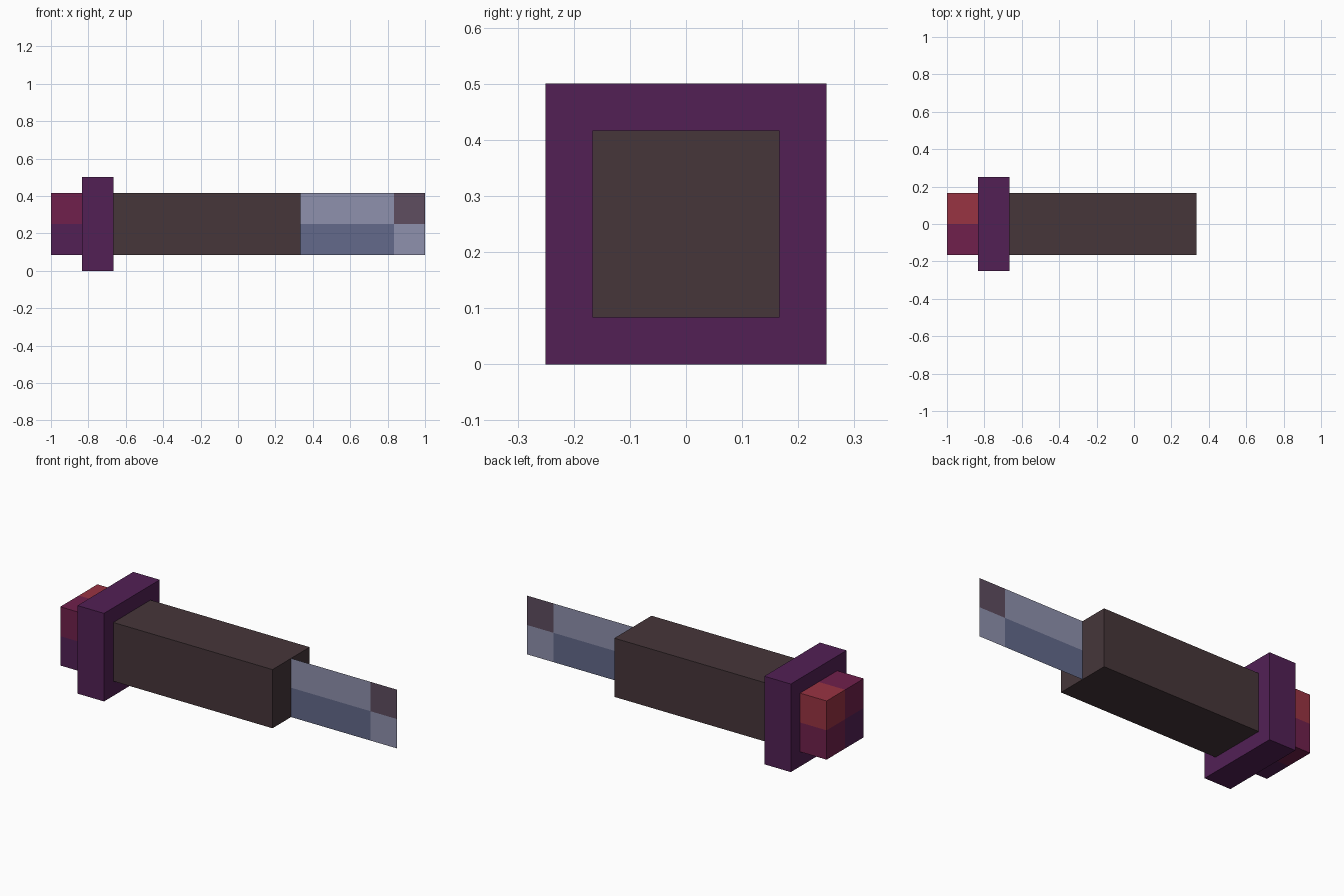
import bpy
import bmesh
from mathutils import Matrix, Vector

cube = bpy.data.objects.get("Cube")
if cube:
    bpy.data.objects.remove(cube, do_unlink=True)


def material(name, hex_code):
    srgb = [int(hex_code[i:i + 2], 16) / 255 for i in (0, 2, 4)]
    colour = [c / 12.92 if c <= 0.04045 else ((c + 0.055) / 1.055) ** 2.4 for c in srgb] + [1]
    mat = bpy.data.materials.new(name)
    mat.use_nodes = True
    mat.diffuse_color = colour
    mat.node_tree.nodes["Principled BSDF"].inputs["Base Color"].default_value = colour
    return mat


brown = material("dark brown", "46363a")
purple = material("purple", "522055")
crimson = material("crimson", "70204c")
red = material("red", "993342")
steel = material("light steel", "8f91ad")
blue = material("slate blue", "636a8b")
mauve = material("dull mauve", "5e4d60")

MID = 0.25  # height of the long axis


def finish(bm, name, mats, cuts=(), rule=None):
    """Cut along axis planes, colour faces by rule and link the object."""
    for point, normal in cuts:
        geom = bm.verts[:] + bm.edges[:] + bm.faces[:]
        bmesh.ops.bisect_plane(bm, geom=geom, plane_co=point, plane_no=normal)
    if rule:
        for face in bm.faces:
            face.material_index = rule(face.calc_center_median())
    mesh = bpy.data.meshes.new(name)
    bm.to_mesh(mesh)
    bm.free()
    for mat in mats:
        mesh.materials.append(mat)
    obj = bpy.data.objects.new(name, mesh)
    bpy.context.collection.objects.link(obj)


def block(name, x0, x1, width, mats, cuts=(), rule=None):
    """Square bar along x, centred on the long axis."""
    bm = bmesh.new()
    place = Matrix.Translation(((x0 + x1) / 2, 0, MID))
    size = Matrix.Diagonal((x1 - x0, width, width, 1))
    bmesh.ops.create_cube(bm, size=1, matrix=place @ size)
    finish(bm, name, mats, cuts, rule)


centre = Vector((0, 0, MID))
across = (centre, (0, 0, 1))
lengthwise = (centre, (0, 1, 0))

# Pommel: four coloured quarters
block("pommel", -1, -5 / 6, 1 / 3, [purple, crimson, red], [across, lengthwise],
      lambda c: int(c.y > 0) + int(c.z > MID))

# Collar and grip
block("collar", -5 / 6, -2 / 3, 0.5, [purple])
block("grip", -2 / 3, 1 / 3, 1 / 3, [brown])

# Blade: a paper-thin upright sheet with a coloured tip
bm = bmesh.new()
corners = [(1 / 3, -1), (1, -1), (1, 1), (1 / 3, 1)]
bm.faces.new([bm.verts.new((x, 0, MID + side / 6)) for x, side in corners])
tip = (Vector((5 / 6, 0, 0)), (1, 0, 0))
finish(bm, "blade", [blue, steel, mauve], [across, tip],
       lambda c: int(c.x > 5 / 6) + int(c.z > MID))
